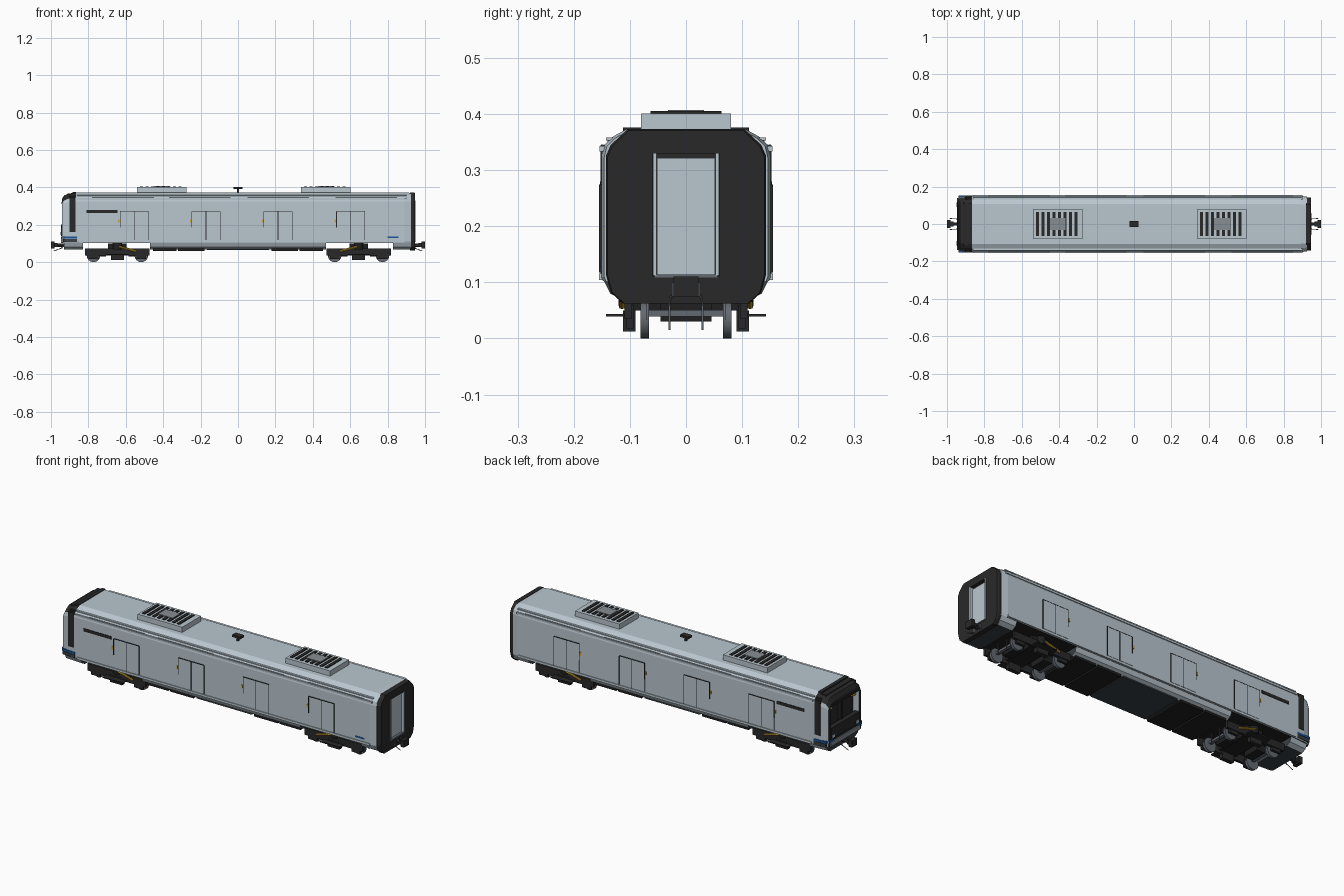
import bpy, bmesh, math
from mathutils import Vector, Matrix

if "Cube" in bpy.data.objects:
    bpy.data.objects.remove(bpy.data.objects["Cube"])


def material(name, rgb):
    m = bpy.data.materials.new(name)
    m.diffuse_color = (*rgb, 1)
    m.use_nodes = True
    m.node_tree.nodes["Principled BSDF"].inputs["Base Color"].default_value = m.diffuse_color
    return m


SILVER = material("silver grey", (0.49, 0.57, 0.625))
DARK = material("charcoal", (0.022, 0.022, 0.022))
BLACK = material("underframe black", (0.014, 0.014, 0.014))
SLATE = material("dark slate", (0.040, 0.050, 0.058))
STEEL = material("wheel steel", (0.125, 0.142, 0.165))
MID = material("mid grey", (0.24, 0.27, 0.29))
YELLOW = material("yellow", (0.60, 0.35, 0.025))
BLUE = material("blue", (0.01, 0.09, 0.33))


def finish(name, bm, *mats):
    bmesh.ops.recalc_face_normals(bm, faces=bm.faces)
    me = bpy.data.meshes.new(name)
    bm.to_mesh(me)
    bm.free()
    for m in mats:
        me.materials.append(m)
    ob = bpy.data.objects.new(name, me)
    bpy.context.collection.objects.link(ob)
    return ob


def boxes(name, mat, items, mirror=False):
    """One object made of boxes (x0, x1, y0, y1, z0, z1), optionally mirrored in y."""
    bm = bmesh.new()
    if mirror:
        items = list(items) + [(a, b, -d, -c, e, f) for a, b, c, d, e, f in items]
    for a, b, c, d, e, f in items:
        mtx = Matrix.Translation(((a + b) / 2, (c + d) / 2, (e + f) / 2)) @ \
            Matrix.Diagonal((b - a, d - c, f - e, 1))
        bmesh.ops.create_cube(bm, size=1, matrix=mtx)
    return finish(name, bm, mat)


def rods(name, mat, items, n=12):
    """Cylinders from p to q with a radius."""
    bm = bmesh.new()
    for p, q, r in items:
        p, q = Vector(p), Vector(q)
        mtx = Matrix.Translation((p + q) / 2) @ (q - p).to_track_quat('Z', 'Y').to_matrix().to_4x4()
        bmesh.ops.create_cone(bm, cap_ends=True, segments=n, radius1=r, radius2=r,
                              depth=(q - p).length, matrix=mtx)
    ob = finish(name, bm, mat)
    bpy.context.view_layer.objects.active = ob
    ob.select_set(True)
    bpy.ops.object.shade_smooth_by_angle()
    ob.select_set(False)
    return ob


def loft(name, half, sections, *mats):
    """Skin a mirrored half profile (y, z) through sections (x, y scale, upper z scale)."""
    bm = bmesh.new()
    rings = []
    for x, s, t in sections:
        pts = [(y * s, z if z < 0.105 else 0.105 + (z - 0.105) * t) for y, z in half]
        pts += [(-y, z) for y, z in reversed(pts)]
        rings.append([bm.verts.new((x, y, z)) for y, z in pts])
    n = len(rings[0])
    for r0, r1 in zip(rings, rings[1:]):
        for i in range(n):
            bm.faces.new((r0[i], r0[(i + 1) % n], r1[(i + 1) % n], r1[i]))
    bm.faces.new(rings[0])
    bm.faces.new(rings[-1])
    return finish(name, bm, *mats)


def cut(ob, bounds):
    cutter = boxes("cutter", DARK, [bounds])
    mod = ob.modifiers.new("cut", 'BOOLEAN')
    mod.object, mod.solver = cutter, 'EXACT'
    bpy.context.view_layer.update()
    me = bpy.data.meshes.new_from_object(ob.evaluated_get(bpy.context.evaluated_depsgraph_get()))
    ob.modifiers.clear()
    ob.data = me
    bpy.data.objects.remove(cutter)


def paint(ob, rule):
    for p in ob.data.polygons:
        p.material_index = rule(p.center, p.normal)


# Body shell and skirts
UPPER = [(.148, .102), (.151, .11), (.151, .325), (.146, .345), (.130, .36), (.106, .373)]
SKIRT = [(.112, .068), (.135, .08), (.146, .102)]
body = loft("body_shell", UPPER, [(-.865, 1, 1), (.89, 1, 1), (.925, .965, .99)], SILVER, BLACK)
paint(body, lambda c, n: int(n.z < -.8))
for tag, a, b in (("cab", -.93, -.83), ("middle", -.47, .47), ("rear", .83, .925)):
    s = loft(tag + "_skirt", SKIRT, [(a, .95 if tag == "cab" else 1, 1), (b, 1, 1)], SILVER, SLATE)
    paint(s, lambda c, n: int(n.z < -.9 or abs(n.x) > .9))

# Gutters and sill strips along the sides
boxes("roof_gutters", SILVER, [(-.86, .9, .125, .143, .353, .358), (-.86, .9, .143, .154, .333, .343)], True)
boxes("side_sills", SILVER, [(-.85, .89, .148, .155, .104, .116)], True)
boxes("gutter_shadows", MID, [(a, a + .33, .147, .1515, .344, .346) for a in (-.78, -.37, .05, .52)], True)

# Sliding doors with seams and yellow buttons
doors = [-.555, -.171, .214, .602]
boxes("side_doors", SILVER, [(x - .075, x + .075, .15, .154, .118, .272) for x in doors], True)
seams = []
for x in doors:
    seams += [(x - .076, x + .076, .15, .1548, .271, .274),
              (x - .0015, x + .0015, .15, .1548, .118, .272),
              (x - .077, x - .074, .15, .1548, .185, .272),
              (x + .074, x + .077, .15, .1548, .118, .272)]
boxes("door_seams", DARK, seams, True)
boxes("door_buttons", YELLOW, [(x - .086, x - .079, .15, .155, .212, .229) for x in doors], True)
boxes("side_window_strip", DARK, [(-.81, -.645, .15, .1535, .264, .28)], True)
boxes("blue_end_mark", BLUE, [(.80, .857, -.1525, -.15, .128, .136)])

# Cab end with recessed dark windscreen between light pillars
cab = loft("cab_shell", UPPER, [(-.865, 1, 1), (-.905, .985, .975), (-.93, .95, .94), (-.942, .92, .86)],
           SILVER, DARK)
cut(cab, (-1, -.908, -.12, .12, .19, .315))
paint(cab, lambda c, n: int(n.z < -.8 or (abs(n.y) < .7 and (
    (c.z > .325 and n.z > .2) or (abs(c.y) < .121 and c.z > .12)))))
boxes("cab_front_brow", DARK, [(-.945, -.92, -.118, .118, .312, .322)])
boxes("cab_side_bands", DARK, [(-.902, -.868, .143, .152, .16, .345)], True)
boxes("cab_roof_ridges", DARK, [(-.885, -.865, -.112, .112, .364, .376),
                                (-.912, -.885, -.114, .114, .352, .368),
                                (-.90, -.868, -.14, .14, .345, .354)])
boxes("cab_lower_panel", DARK, [(-.946, -.92, -.118, .118, .14, .20)])
boxes("cab_bumper", MID, [(-.947, -.92, -.125, .125, .103, .128)])
boxes("cab_blue_stripe", BLUE, [(-.938, -.862, .13, .1525, .126, .137),
                                (-.9475, -.935, .105, .138, .126, .137)], True)
boxes("cab_sill_band", SLATE, [(-.935, -.862, .13, .1525, .108, .124)], True)
boxes("cab_lamps", YELLOW, [(-.93, -.907, .085, .112, .288, .301)], True)
boxes("windscreen_pillar", BLACK, [(-.925, -.905, -.008, .008, .19, .315)])
boxes("headlamps", SILVER, [(-.948, -.94, .09, .114, .145, .16)], True)

# Rear end with gangway door
END = [(.112, .062), (.134, .082), (.143, .115), (.143, .325), (.134, .345), (.118, .36), (.104, .373)]
rear = loft("rear_end_frame", END, [(.92, 1, 1), (.938, 1, 1), (.946, .98, .99)], DARK)
cut(rear, (.93, 1, -.06, .06, .11, .33))
boxes("rear_door", SILVER, [(.928, .934, -.052, .052, .114, .322)])
boxes("rear_door_jambs", SILVER, [(.93, .948, .053, .059, .112, .33)], True)
boxes("rear_door_sill", STEEL, [(.93, .948, -.056, .056, .109, .114)])
boxes("rear_brackets", STEEL, [(.94, .949, .021, .025, .075, .10)], True)

# Roof ventilation units and aerial
for tag, cx in (("cab", -.407), ("rear", .47)):
    boxes(tag + "_roof_unit", SILVER, [(cx - .132, cx + .132, -.08, .08, .365, .401)])
    boxes(tag + "_roof_slats", DARK,
          [(cx - .118 + i * .0295, cx - .102 + i * .0295, -.063, .063, .40, .405) for i in range(8)])
    boxes(tag + "_fan_cover", MID, [(cx - .042, cx + .042, -.032, .032, .40, .4075)])
boxes("roof_aerial", DARK, [(-.006, .006, -.006, .006, .37, .395), (-.025, .025, -.016, .016, .392, .403)])

# Underfloor equipment
boxes("equipment_boxes", BLACK, [(-.455, -.33, -.12, .12, .06, .09), (-.32, -.18, -.12, .12, .06, .09),
                                 (.18, .32, -.12, .12, .06, .09), (.33, .455, -.12, .12, .06, .09)])
boxes("centre_equipment", SLATE, [(-.165, .165, -.118, .118, .064, .09)])

# Bogies
for tag, cx, d in (("cab", -.645, 1), ("rear", .645, -1)):
    axles = (cx - .128, cx + .128)
    boxes(tag + "_bogie_frame", DARK,
          [(cx - .172, cx + .172, .096, .11, .036, .074), (cx - .035, cx + .035, .09, .112, .012, .05)]
          + [(x - .026, x + .026, .094, .106, .018, .06) for x in axles], True)
    boxes(tag + "_bogie_bolster", BLACK, [(cx - .05, cx + .05, -.1, .1, .05, .10),
                                          (cx - .11, cx - .06, -.045, .045, .03, .07),
                                          (cx + .06, cx + .11, -.045, .045, .03, .07)])
    boxes(tag + "_bogie_end_beams", STEEL, [(x - .008, x + .008, -.07, .07, .039, .051) for x in axles])
    boxes(tag + "_shoe_beams", DARK, [(cx - .06, cx + .06, .10, .143, .039, .044)], True)
    rods(tag + "_wheels", STEEL,
         [((x, s * .067, .033), (x, s * .081, .033), .033) for x in axles for s in (-1, 1)]
         + [((x, s * .066, .036), (x, s * .07, .036), .036) for x in axles for s in (-1, 1)], 24)
    rods(tag + "_air_springs", BLACK, [((cx, s * .095, .065), (cx, s * .095, .104), .025) for s in (-1, 1)], 16)
    rods(tag + "_dampers", YELLOW,
         [((cx + d * .01, s * .114, .083), (cx + d * .10, s * .114, .058), .006) for s in (-1, 1)], 8)
    boxes(tag + "_bogie_hangers", STEEL, [(cx + .15, cx + .154, .028, .031, .015, .07)], True)

# Couplers and hoses at both ends
for tag, d in (("cab", -1), ("rear", 1)):
    rods(tag + "_coupler_bar", DARK, [((d * .90, 0, .09), (d * .985, 0, .09), .009)])
    boxes(tag + "_coupler_head", DARK, [tuple(sorted((d * .98, d * 1.0))) + (-.022, .022, .074, .11),
                                        tuple(sorted((d * .965, d * .985))) + (-.013, .013, .08, .102)])
    rods(tag + "_coupler_hoses", STEEL,
         [((d * .92, s * .026, .095), (d * .945, s * .026, .075), .003) for s in (-1, 1)]
         + [((d * .94, s * .026, .076), (d * .985, s * .03, .06), .002) for s in (-1, 1)], 6)
